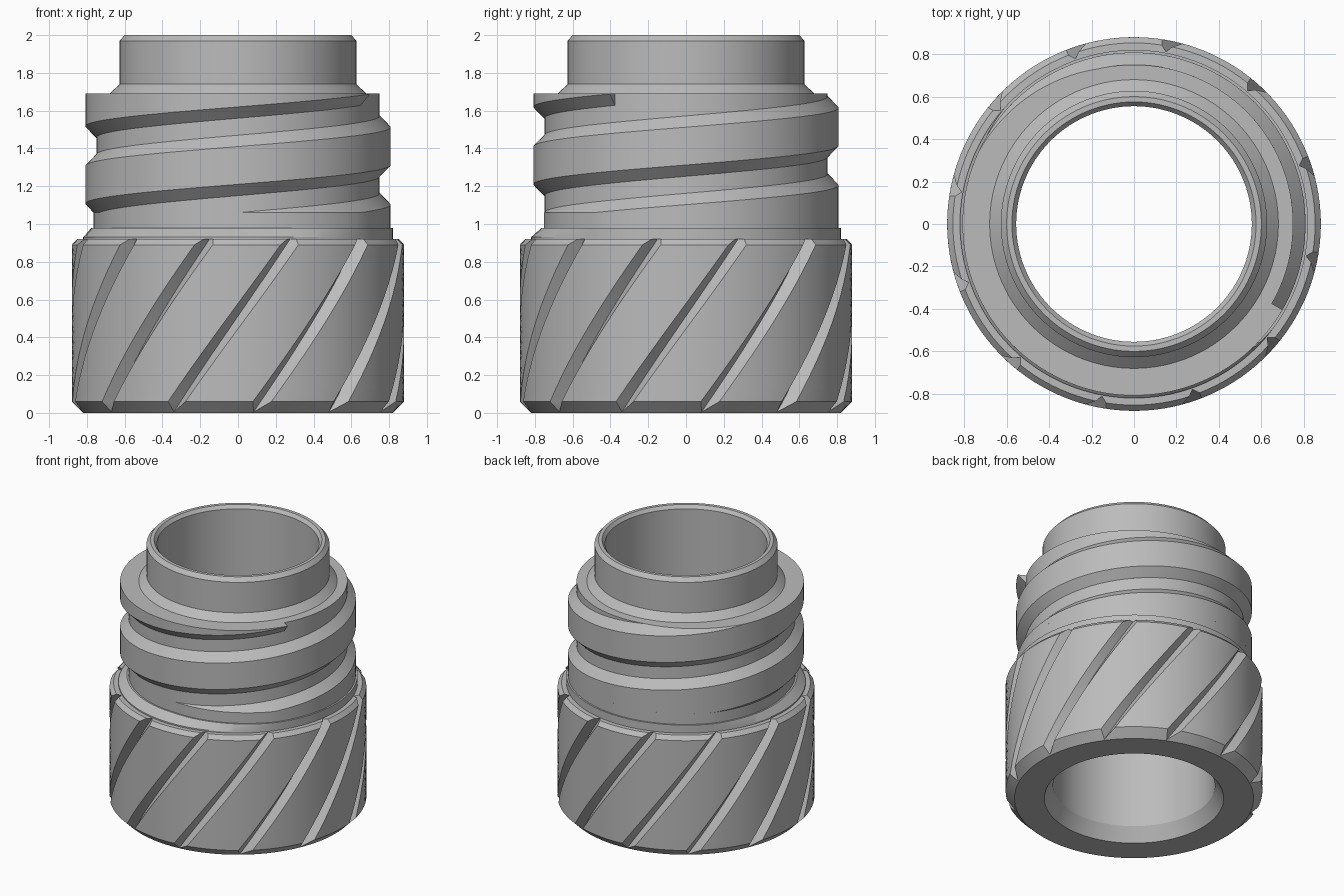
import bpy, bmesh, math
from mathutils import Vector

cube = bpy.data.objects.get("Cube")
if cube:
    bpy.data.objects.remove(cube)

metal = bpy.data.materials.new("grey metal")
metal.use_nodes = True
GREY = (0.5, 0.5, 0.5, 1)
metal.diffuse_color = GREY
metal.node_tree.nodes["Principled BSDF"].inputs["Base Color"].default_value = GREY

SEGMENTS = 120
PITCH = 0.41
ROOT, CREST = 0.75, 0.808
FLANK, LAND = 0.06, 0.20
THREAD_BOTTOM, THREAD_TOP = 1.06, 1.69


def polar(r, angle, z):
    return Vector((r * math.cos(angle), r * math.sin(angle), z))


def skin(rows):
    """Join closed loops of points into a tube of quads."""
    bm = bmesh.new()
    loops = [[bm.verts.new(p) for p in row] for row in rows]
    for a, b in zip(loops, loops[1:]):
        for i in range(len(a)):
            j = (i + 1) % len(a)
            bm.faces.new((a[i], a[j], b[j], b[i]))
    return bm, loops


def finish(name, bm):
    """Clean, smooth below a sharp angle and link the part."""
    bmesh.ops.remove_doubles(bm, verts=bm.verts, dist=0.0002)
    bmesh.ops.recalc_face_normals(bm, faces=bm.faces)
    for f in bm.faces:
        f.smooth = True
    for e in bm.edges:
        e.smooth = len(e.link_faces) == 2 and e.calc_face_angle(0) < math.radians(25)
    mesh = bpy.data.meshes.new(name)
    bm.to_mesh(mesh)
    bm.free()
    mesh.materials.append(metal)
    obj = bpy.data.objects.new(name, mesh)
    bpy.context.collection.objects.link(obj)
    return obj


def ring(radius_of, z):
    angles = [math.tau * i / SEGMENTS for i in range(SEGMENTS)]
    return [polar(radius_of(a), a, z) for a in angles]


# Bore, rim, collar and thread core, turned from one profile
profile = [(0.615, 0), (0.555, 0.1), (0.555, 1.975), (0.575, 2), (0.6, 2),
           (0.627, 1.97), (0.627, 1.74), (0.68, 1.69), (ROOT, 1.69), (ROOT, 1.04)]
bm, _ = skin([ring(lambda a, r=r: r, z) for r, z in profile])
finish("sleeve_core", bm)


# Knurled base with twelve slanted V grooves
GROOVES, TIP, STEPS = 12, 0.825, 12


def knurl_row(r, z):
    depth = max(0, r - TIP)
    half = 0.9 * depth / r
    sector = math.tau / GROOVES
    row = []
    for k in range(GROOVES):
        centre = math.radians(245.5 + 44 * z / 0.92) + k * sector
        row.append(polar(r - depth, centre, z))
        for i in range(10):
            row.append(polar(r, centre + half + (sector - 2 * half) * i / 9, z))
    return row


outline = [(0.615, 0), (0.82, 0), (0.826, 0.006)]
outline += [(0.88, 0.06 + 0.83 * i / STEPS) for i in range(STEPS + 1)]
outline += [(0.853, 0.92), (0.81, 0.92), (0.74, 0.92)]
bm, _ = skin([knurl_row(r, z) for r, z in outline])
finish("knurled_base", bm)


# Helical thread ridge, trimmed flat at both ends
def land_start(angle):
    return 1.21 + PITCH * (angle - 1.5 * math.pi) / math.tau


def ridge_section(angle):
    low = land_start(angle)
    high = low + LAND
    points = [(ROOT - 0.01, low - FLANK), (ROOT, low - FLANK), (CREST, low),
              (CREST, high), (ROOT, high + FLANK), (ROOT - 0.01, high + FLANK)]
    return [polar(r, angle, z) for r, z in points]


first, last, count = math.radians(-93), math.radians(690), 260
bm, loops = skin([ridge_section(first + (last - first) * i / count) for i in range(count + 1)])
bm.faces.new(loops[0])
bm.faces.new(loops[-1])
for z, direction in ((THREAD_BOTTOM, -1), (THREAD_TOP, 1)):
    geom = bm.verts[:] + bm.edges[:] + bm.faces[:]
    cut = bmesh.ops.bisect_plane(bm, geom=geom, plane_co=(0, 0, z),
                                 plane_no=(0, 0, direction), clear_outer=True)
    edges = [e for e in cut["geom_cut"] if isinstance(e, bmesh.types.BMEdge)]
    bmesh.ops.holes_fill(bm, edges=edges, sides=0)
finish("thread_ridge", bm)


# Neck that carries the thread run-out straight down, on a flared foot
def runout(angle):
    best = ROOT
    for turn in (-1, 0, 1):
        low = land_start(angle + turn * math.tau)
        gap = max(low - THREAD_BOTTOM, THREAD_BOTTOM - low - LAND, 0)
        best = max(best, CREST - (CREST - ROOT) * gap / FLANK)
    return best


rows = [ring(lambda a: 0.82, 0.915), ring(lambda a: 0.82, 0.93),
        ring(lambda a: runout(a) + 0.012, 0.98), ring(runout, 0.98),
        ring(runout, THREAD_BOTTOM), ring(lambda a: ROOT - 0.01, THREAD_BOTTOM)]
bm, _ = skin(rows)
finish("thread_neck", bm)
